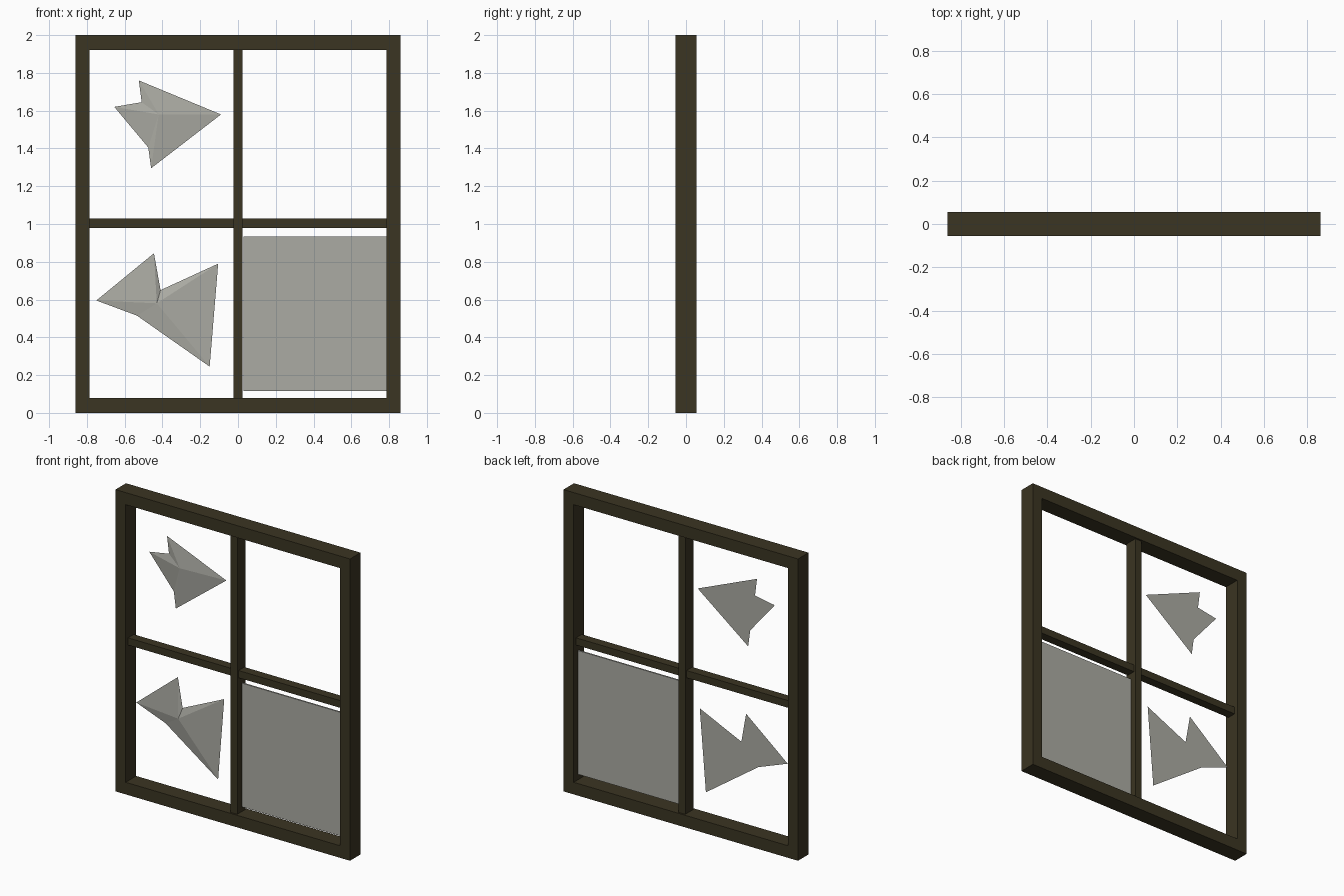
import bpy
import bmesh

cube = bpy.data.objects.get("Cube")
if cube:
    bpy.data.objects.remove(cube, do_unlink=True)


def make_material(name, colour):
    mat = bpy.data.materials.new(name)
    mat.use_nodes = True
    mat.diffuse_color = colour
    mat.node_tree.nodes["Principled BSDF"].inputs["Base Color"].default_value = colour
    return mat


wood = make_material("dark wood", (0.043, 0.035, 0.016, 1))
glass = make_material("dusty glass", (0.41, 0.41, 0.37, 1))


def finish(name, bm, mat):
    bmesh.ops.recalc_face_normals(bm, faces=bm.faces)
    mesh = bpy.data.meshes.new(name)
    bm.to_mesh(mesh)
    bm.free()
    mesh.materials.append(mat)
    obj = bpy.data.objects.new(name, mesh)
    bpy.context.collection.objects.link(obj)
    return obj


def box(name, x, y, z, mat):
    """Box from (low, high) ranges on each axis."""
    bm = bmesh.new()
    bmesh.ops.create_cube(bm, size=1)
    for v in bm.verts:
        v.co = [r[0] if c < 0 else r[1] for c, r in zip(v.co, (x, y, z))]
    return finish(name, bm, mat)


def shard(name, outline, hub):
    """Broken glass: flat back, shallow faceted front rising to a hub."""
    bm = bmesh.new()
    rim = [bm.verts.new((x, 0.006, z)) for x, z in outline]
    peak = bm.verts.new((hub[0], -0.012, hub[1]))
    bm.faces.new(rim)
    for a, b in zip(rim, rim[1:] + rim[:1]):
        bm.faces.new((a, b, peak))
    return finish(name, bm, glass)


# Outer frame as one mitred rectangular ring
W, H, D = 0.86, 2.0, 0.055
IN_X, IN_LOW, IN_HIGH = 0.785, 0.08, 1.92
bm = bmesh.new()
loops = []
for half, low, high, y in ((W, 0, H, -D), (IN_X, IN_LOW, IN_HIGH, -D),
                           (IN_X, IN_LOW, IN_HIGH, D), (W, 0, H, D)):
    loops.append([bm.verts.new(p) for p in
                  ((-half, y, low), (half, y, low), (half, y, high), (-half, y, high))])
for ring, nxt in zip(loops, loops[1:] + loops[:1]):
    for i in range(4):
        j = (i + 1) % 4
        bm.faces.new((ring[i], ring[j], nxt[j], nxt[i]))
finish("outer_frame", bm, wood)

# Crossing glazing bars
box("vertical_bar", (-0.025, 0.025), (-0.043, 0.043), (IN_LOW, IN_HIGH), wood)
box("horizontal_bar", (-IN_X, IN_X), (-0.03, 0.03), (0.98, 1.028), wood)

# The remaining whole pane and the two broken pieces
box("whole_pane", (0.03, 0.79), (-0.002, 0.008), (0.115, 0.935), glass)
shard("upper_shard",
      [(-0.525, 1.76), (-0.09, 1.58), (-0.46, 1.295),
       (-0.475, 1.405), (-0.655, 1.62), (-0.51, 1.645)], (-0.42, 1.58))
shard("lower_shard",
      [(-0.75, 0.595), (-0.445, 0.845), (-0.41, 0.65),
       (-0.105, 0.79), (-0.15, 0.245), (-0.535, 0.515)], (-0.43, 0.58))
